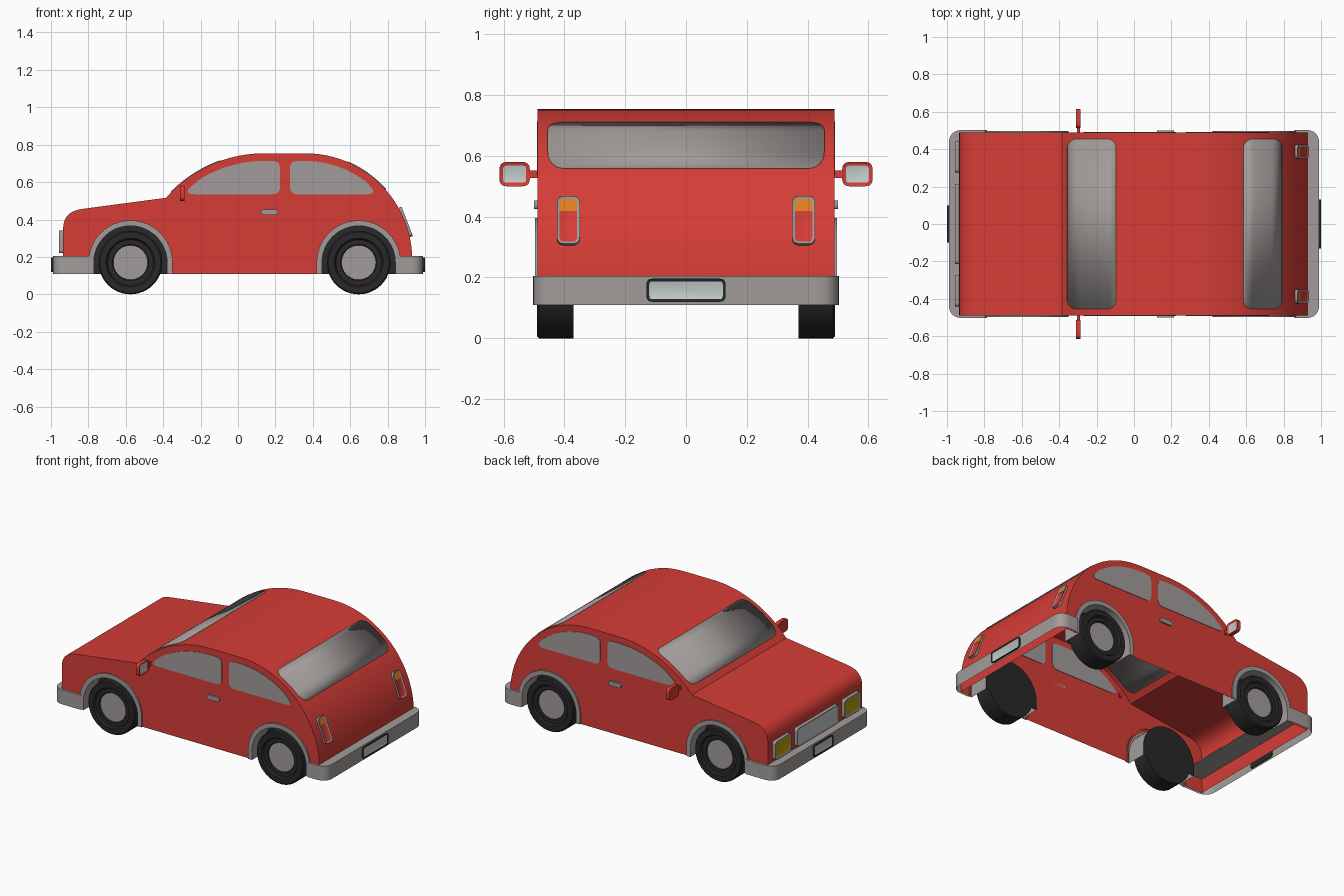
import bpy, bmesh, math
from mathutils import Vector, Matrix

if "Cube" in bpy.data.objects:
    bpy.data.objects.remove(bpy.data.objects["Cube"])


def material(name, r, g, b):
    m = bpy.data.materials.new(name)
    m.diffuse_color = (r, g, b, 1)
    m.use_nodes = True
    m.node_tree.nodes["Principled BSDF"].inputs["Base Color"].default_value = m.diffuse_color
    return m


RED = material("red paint", 0.67, 0.046, 0.037)
GREY = material("grey trim", 0.36, 0.335, 0.325)
DARK = material("dark rubber", 0.021, 0.021, 0.021)
PALE = material("pale glass", 0.54, 0.61, 0.59)
YELLOW = material("headlight yellow", 0.46, 0.33, 0.004)
ORANGE = material("signal orange", 0.74, 0.21, 0.017)
W = 0.488            # half body width
AXLES = {"front": -0.575, "rear": 0.645}
HUB_Z = 0.17


def finish(name, bm, mats, mirror=False):
    bmesh.ops.recalc_face_normals(bm, faces=bm.faces)
    me = bpy.data.meshes.new(name)
    bm.to_mesh(me)
    bm.free()
    for m in mats:
        me.materials.append(m)
    o = bpy.data.objects.new(name, me)
    bpy.context.collection.objects.link(o)
    if mirror:
        o.modifiers.new("Mirror", "MIRROR").use_axis = (False, True, False)
    return o


def loft(bm, rows, close=False):
    """Quads between rows of points; returns the vertex rows."""
    vs = [[bm.verts.new(p) for p in row] for row in rows]
    for a, b in zip(vs, vs[1:]):
        n = len(a)
        for i in range(n if close else n - 1):
            j = (i + 1) % n
            bm.faces.new((a[i], a[j], b[j], b[i]))
    return vs


def rounded(pts, n=6):
    """Closed outline from (a, b, corner size) points."""
    out = []
    for i, (a, b, r) in enumerate(pts):
        p = Vector((a, b))
        if not r:
            out.append(p)
            continue
        p0 = p + (Vector(pts[i - 1][:2]) - p).normalized() * r
        p1 = p + (Vector(pts[(i + 1) % len(pts)][:2]) - p).normalized() * r
        for k in range(n + 1):
            t = k / n
            out.append(p0 * (1 - t) ** 2 + p * 2 * t * (1 - t) + p1 * t * t)
    return out


def rect(w, h, r):
    return rounded([(-w / 2, -h / 2, r), (w / 2, -h / 2, r), (w / 2, h / 2, r), (-w / 2, h / 2, r)])


def panel(name, outline, origin, u, v, w, depth, outer, inner=None, border=0.012, mirror=False):
    """Slab of an outline, with an optional sunken inner face in a second colour."""
    bm = bmesh.new()
    vs = loft(bm, [[(p.x, p.y, z) for p in outline] for z in (0, depth)], True)
    bm.faces.new(vs[0][::-1])
    top = bm.faces.new(vs[1])
    bm.normal_update()
    if inner:
        bmesh.ops.inset_region(bm, faces=[top], thickness=border, use_even_offset=True)
        for vert in top.verts:
            vert.co.z -= 0.005
        top.material_index = 1
    m = Matrix((u, v, w)).transposed().to_4x4()
    m.translation = origin
    bm.transform(m)
    return finish(name, bm, [outer, inner] if inner else [outer], mirror)


def arch(cx, r, n=24):
    mid = [(cx - r * math.cos(math.pi * i / n), HUB_Z + r * math.sin(math.pi * i / n)) for i in range(n + 1)]
    return [(cx - r, 0.11)] + mid + [(cx + r, 0.11)]


def roof(x, inset=0):
    """Roof height: front arc, flat middle, rear arc."""
    if x < 0.14:
        return 0.056 + math.sqrt((0.698 - inset) ** 2 - (x - 0.14) ** 2)
    if x <= 0.36:
        return 0.754 - inset
    return 0.182 + math.sqrt(max(0, (0.572 - inset) ** 2 - (x - 0.36) ** 2))


# Body shell, open underneath, with wheel arches cut from the sides
nose = [(-0.935, 0.11)]
for k in range(9):
    t = k / 8
    a, b, c = (1 - t) ** 2, 2 * t * (1 - t), t * t
    nose.append((-0.935 * (a + b) - 0.83 * c, 0.35 * a + 0.445 * b + 0.457 * c))
front = [(x, roof(x)) for x in [-0.385 + 0.525 * i / 16 for i in range(17)]]
rear = [(0.36 + 0.572 * math.sin(i * math.pi / 48), 0.182 + 0.572 * math.cos(i * math.pi / 48)) for i in range(25)]
upper = nose + front + rear + [(0.932, 0.11)]
lower = arch(AXLES["rear"], 0.21)[::-1] + arch(AXLES["front"], 0.21)[::-1]
bm = bmesh.new()
rows = loft(bm, [[(x, y, z) for x, z in upper] for y in (-W, W)])
for row, y in zip(rows, (-W, W)):
    bm.faces.new(row + [bm.verts.new((x, y, z)) for x, z in lower])
finish("body_shell", bm, [RED])

# Windscreen and rear window following the roof curve
for name, x0, x1 in (("windscreen", -0.355, -0.095), ("rear_window", 0.585, 0.79)):
    bm = bmesh.new()
    rows = []
    for i in range(25):
        x = (x0 + x1) / 2 - (x1 - x0) / 2 * math.cos(math.pi * i / 24)
        d, r = max(0, min(x - x0, x1 - x)), 0.05
        hw = 0.455 - r + math.sqrt(max(0, r * r - max(0, r - d) ** 2))
        rows.append([(x, -hw, roof(x)), (x, hw, roof(x))])
    loft(bm, rows)
    o = finish(name, bm, [GREY])
    s = o.modifiers.new("Solidify", "SOLIDIFY")
    s.thickness, s.offset = 0.007, 0

# Side windows and door handles
X, Y, Z = Vector((1, 0, 0)), Vector((0, 1, 0)), Vector((0, 0, 1))
arc_f = [(x, roof(x, 0.041), 0) for x in [0.14 - 0.034 * i for i in range(11)]]
arc_r = [(x, roof(x, 0.041), 0) for x in [0.68 - 0.032 * i for i in range(11)]]
front_glass = [(-0.30, 0.535, 0.07), (0.225, 0.535, 0.04), (0.225, 0.713, 0.04)] + arc_f
rear_glass = [(0.278, 0.535, 0.04), (0.748, 0.535, 0.06)] + arc_r + [(0.278, 0.713, 0.04)]
for name, pts in (("front_side_windows", front_glass), ("rear_side_windows", rear_glass)):
    panel(name, rounded(pts), Vector((0, -W + 0.003, 0)), X, Z, -Y, 0.006, GREY, mirror=True)
panel("door_handles", rect(0.09, 0.028, 0.012), Vector((0.168, -W, 0.439)), X, Z, -Y, 0.012, GREY, mirror=True)

# Wheels, wheel arches and wheel wells
tyre = [(0, 0.37), (0.17, 0.37), (0.17, 0.483), (0.163, 0.49), (0.13, 0.49), (0.122, 0.478),
        (0.096, 0.478), (0.092, 0.47), (0, 0.47)]
for end, cx in AXLES.items():
    bm = bmesh.new()
    rows = [[(cx + r * math.cos(i * math.pi / 24), -y, HUB_Z + r * math.sin(i * math.pi / 24))
             for i in range(48)] for r, y in tyre[1:-1]]
    rings = loft(bm, rows, True)
    bm.faces.new(rings[0])
    bm.faces.new(rings[-1]).material_index = 1
    finish(end + "_wheels", bm, [DARK, GREY], True)

    inner, outer = arch(cx, 0.196), arch(cx, 0.225)
    bm = bmesh.new()
    loft(bm, [[(x, -y, z) for x, z in path] for path, y in
              ((inner, 0.365), (inner, 0.497), (outer, 0.497), (outer, 0.48))])
    finish(end + "_wheel_arches", bm, [GREY], True)
    bm = bmesh.new()
    bm.faces.new([bm.verts.new((x, -0.366, z)) for x, z in inner])
    finish(end + "_wheel_wells", bm, [DARK], True)

# Bumpers: wraparound walls with a top, open underneath, plus number plates
for end, s, x0, pw in (("front", -1, 0.785, 0.2), ("rear", 1, 0.857, 0.26)):
    pts = rounded([(x0, -0.503, 0), (0.99, -0.503, 0.075), (0.99, 0.503, 0.075), (x0, 0.503, 0)], 10)
    bm = bmesh.new()
    rows = loft(bm, [[(s * p.x, p.y, z) for p in pts] for z in (0.11, 0.205)])
    bm.faces.new(rows[1])
    finish(end + "_bumper", bm, [GREY])
    panel(end + "_number_plate", rect(pw, 0.076, 0.02), Vector((s * 0.985, 0, 0.158)), s * Y, Z, s * X,
          0.015, DARK, PALE, 0.009)

# Grille and headlights
for name, y, w, mat in (("grille", 0, 0.43, PALE), ("headlights", -0.358, 0.165, YELLOW)):
    panel(name, rect(w, 0.12, 0.02), Vector((-0.93, y, 0.28)), -Y, Z, -X, 0.028, GREY, mat, mirror=y != 0)

# Tail lights tilted to the tail curve, with an orange upper lens
tilt = math.radians(21)
out, up = Vector((math.cos(tilt), 0, math.sin(tilt))), Vector((-math.sin(tilt), 0, math.cos(tilt)))
base = Vector((0.89, -0.387, 0.384))
panel("tail_lights", rect(0.075, 0.168, 0.025), base, Y, up, out, 0.016, GREY, RED, 0.009, True)
lens = rounded([(-0.0285, -0.021, 0), (0.0285, -0.021, 0), (0.0285, 0.021, 0.016), (-0.0285, 0.021, 0.016)])
panel("signal_lenses", lens, base + up * 0.054 + out * 0.009, Y, up, out, 0.004, ORANGE, mirror=True)

# Door mirrors on short arms
panel("door_mirrors", rect(0.1, 0.08, 0.025), Vector((-0.31, -0.564, 0.54)), Y, Z, X, 0.025, RED, PALE, mirror=True)
panel("mirror_arms", rect(0.045, 0.025, 0.004), Vector((-0.305, -0.502, 0.54)), Y, Z, X, 0.015, RED, mirror=True)

# Smooth shading with sharp edges kept
bpy.ops.object.select_all(action="SELECT")
bpy.context.view_layer.objects.active = bpy.context.selected_objects[0]
bpy.ops.object.shade_smooth_by_angle(angle=math.radians(30))
